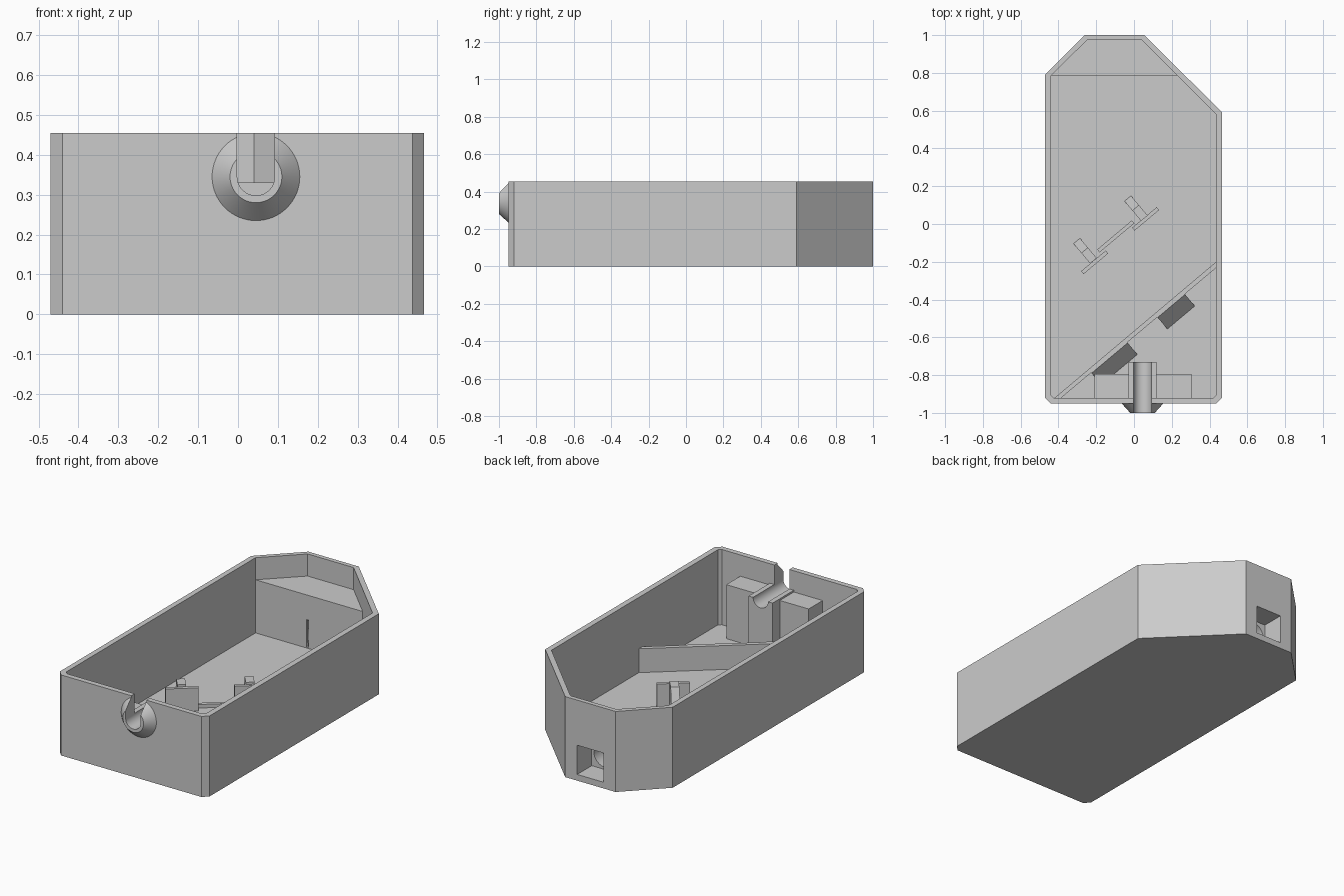
import bpy, bmesh
from math import sin, cos, pi, radians
from mathutils import Vector

cube = bpy.data.objects.get("Cube")
if cube:
    bpy.data.objects.remove(cube, do_unlink=True)

# One plain plastic colour
grey = bpy.data.materials.new("light_grey_plastic")
grey.use_nodes = True
GREY = (0.6, 0.6, 0.6, 1)
grey.diffuse_color = GREY
grey.node_tree.nodes["Principled BSDF"].inputs["Base Color"].default_value = GREY

FLOOR, RIM, SHELF, AXIS_X, AXIS_Z = 0.03, 0.455, 0.33, 0.045, 0.345


def finish(name, bm):
    bmesh.ops.recalc_face_normals(bm, faces=bm.faces)
    mesh = bpy.data.meshes.new(name)
    bm.to_mesh(mesh)
    bm.free()
    mesh.materials.append(grey)
    obj = bpy.data.objects.new(name, mesh)
    bpy.context.collection.objects.link(obj)
    return obj


def prism(name, points, sweep):
    """Extrude a planar 3D polygon along a vector."""
    bm = bmesh.new()
    face = bm.faces.new([bm.verts.new(p) for p in points])
    new = bmesh.ops.extrude_face_region(bm, geom=[face])["geom"]
    verts = [v for v in new if isinstance(v, bmesh.types.BMVert)]
    bmesh.ops.translate(bm, vec=Vector(sweep), verts=verts)
    return finish(name, bm)


def slab(name, outline, low, high):
    return prism(name, [(x, y, low) for x, y in outline], (0, 0, high - low))


def box(name, x0, x1, y0, y1, z0, z1):
    return slab(name, [(x0, y0), (x1, y0), (x1, y1), (x0, y1)], z0, z1)


def frustum(name, x, z, y0, r0, y1, r1, sides=64):
    """Round part along y."""
    bm = bmesh.new()
    rings = [[bm.verts.new((x + r * cos(2 * pi * i / sides), y,
                            z + r * sin(2 * pi * i / sides))) for i in range(sides)]
             for y, r in ((y0, r0), (y1, r1))]
    for ring in rings:
        bm.faces.new(ring)
    for i in range(sides):
        j = (i + 1) % sides
        bm.faces.new((rings[0][i], rings[0][j], rings[1][j], rings[1][i]))
    return finish(name, bm)


def cut(obj, *cutters):
    bpy.context.view_layer.objects.active = obj
    for cutter in cutters:
        cutter.hide_render = True
        mod = obj.modifiers.new("cut", "BOOLEAN")
        mod.operation, mod.solver, mod.object = "DIFFERENCE", "EXACT", cutter
        bpy.ops.object.modifier_apply(modifier=mod.name)


def smooth(obj):
    bpy.ops.object.select_all(action="DESELECT")
    obj.select_set(True)
    bpy.context.view_layer.objects.active = obj
    bpy.ops.object.shade_smooth_by_angle(angle=radians(20))


# Diagonal direction shared by the inner fittings, and its front-facing normal
ALONG = Vector((cos(radians(40)), sin(radians(40)), 0))
ACROSS = Vector((ALONG.y, -ALONG.x, 0))


def diagonal(name, x, y, profile, length):
    """Sweep an (across, height) profile along the diagonal."""
    start = Vector((x, y, 0))
    return prism(name, [start + ACROSS * a + Vector((0, 0, z)) for a, z in profile],
                 ALONG * length)


# Case: outer body with main cavity and shallower space above the rear shelf
front_in = [(-0.44, -0.905), (-0.425, -0.92), (0.42, -0.92), (0.435, -0.905), (0.435, 0.58)]
case = slab("case", [(-0.47, -0.92), (-0.44, -0.95), (0.437, -0.95), (0.467, -0.92),
                     (0.467, 0.59), (0.055, 1), (-0.26, 1), (-0.47, 0.79)], 0, RIM)
cavity = slab("cavity_cutter", front_in + [(0.23, 0.785), (-0.44, 0.785)], FLOOR, 0.6)
upper = slab("upper_cutter", front_in + [(0.04, 0.975), (-0.247, 0.975), (-0.44, 0.785)],
             SHELF, 0.6)

# Rear square pocket, round recess and narrow slit
pocket = box("pocket_cutter", -0.185, -0.02, 0.87, 1.1, 0.035, 0.2)
recess = frustum("recess_cutter", -0.103, 0.118, 0.8, 0.07, 0.9, 0.07)
slit = box("slit_cutter", -0.122, -0.11, 0.7, 0.85, 0.035, 0.19)

# U-shaped channel through the front
R = 0.047
arc = [(AXIS_X + R * cos(pi + pi * i / 32), -1.1, AXIS_Z + R * sin(pi + pi * i / 32))
       for i in range(33)]
channel = prism("channel_cutter",
                arc + [(AXIS_X + R, -1.1, 0.6), (AXIS_X - R, -1.1, 0.6)], (0, 0.5, 0))

cut(case, cavity, upper, pocket, recess, slit, channel)

# Front collar and the channel supports
collar = frustum("front_collar", AXIS_X, AXIS_Z, -0.95, 0.11, -1, 0.065)
cradle = box("channel_cradle", -0.03, 0.12, -0.925, -0.73, FLOOR, AXIS_Z)
block = box("support_block", -0.21, 0.305, -0.925, -0.795, FLOOR, 0.335)
for part in (collar, cradle, block):
    cut(part, channel)
for part in (case, collar, cradle, block):
    smooth(part)
for cutter in (cavity, upper, pocket, recess, slit, channel):
    bpy.data.objects.remove(cutter, do_unlink=True)

# Diagonal partition with two sloped buttresses
TOP = 0.165
slab("diagonal_partition", [(-0.42, -0.92), (-0.385, -0.92), (0.435, -0.232), (0.435, -0.2)],
     FLOOR, TOP)
wedge = [(-0.01, FLOOR), (-0.01, TOP), (0, TOP), (0.08, FLOOR)]
diagonal("right_buttress", 0.125, -0.495, wedge, 0.19)
diagonal("left_buttress", -0.225, -0.79, wedge, 0.25)


# Holder plates with sloped supports, joined by a low sill
def plate(top):
    return [(0, FLOOR), (0, top), (0.02, top), (0.02, FLOOR)]


support = [(0.012, FLOOR), (0.012, 0.172), (-0.06, 0.172), (-0.125, FLOOR)]
for side, px, py, sx, sy in (("left", -0.28, -0.25, -0.24, -0.2),
                             ("right", -0.01, -0.02, 0.03, 0.025)):
    diagonal(side + "_holder_plate", px, py, plate(0.16), 0.17)
    diagonal(side + "_holder_support", sx, sy, support, 0.045)
diagonal("holder_sill", -0.195, -0.135, plate(0.05), 0.24)
